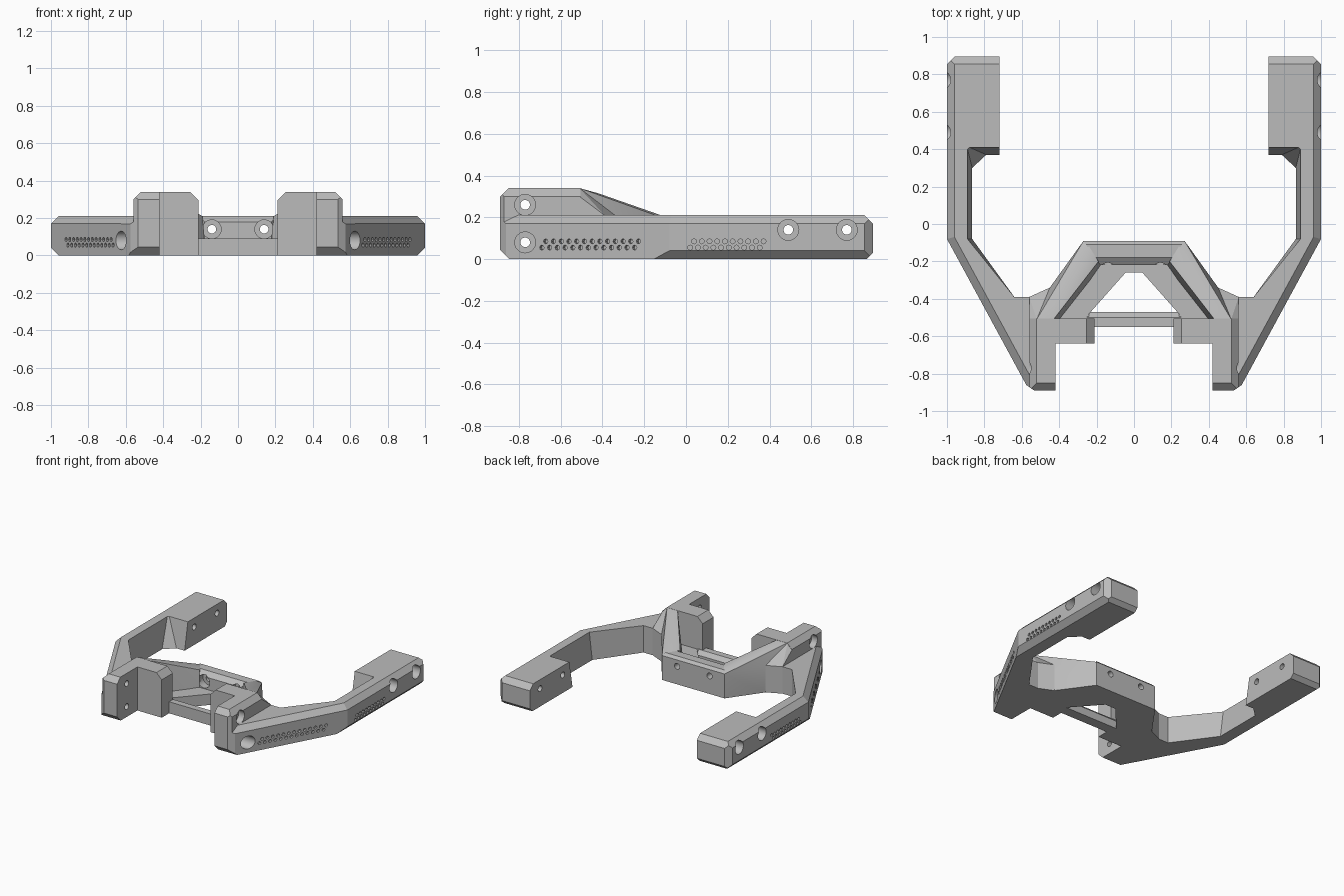
import bpy, bmesh, math
from mathutils import Vector

cube = bpy.data.objects.get("Cube")
if cube:
    bpy.data.objects.remove(cube, do_unlink=True)

grey = bpy.data.materials.new("plain grey")
grey.use_nodes = True
grey.diffuse_color = (0.5, 0.5, 0.5, 1)
grey.node_tree.nodes["Principled BSDF"].inputs["Base Color"].default_value = (0.5, 0.5, 0.5, 1)


def finish(name, bm, mirror=True, cutters=()):
    """Turn a bmesh into an object, mirrored across x and drilled."""
    bmesh.ops.recalc_face_normals(bm, faces=bm.faces[:])
    mesh = bpy.data.meshes.new(name)
    bm.to_mesh(mesh)
    bm.free()
    mesh.materials.append(grey)
    obj = bpy.data.objects.new(name, mesh)
    bpy.context.collection.objects.link(obj)
    if mirror:
        obj.modifiers.new("mirror", 'MIRROR').use_mirror_merge = False
    for c in cutters:
        mod = obj.modifiers.new("drill", 'BOOLEAN')
        mod.operation, mod.solver, mod.object = 'DIFFERENCE', 'EXACT', c
    return obj


def prism(bottom, height, top=None):
    bm = bmesh.new()
    top = top or bottom
    lo = [bm.verts.new((x, y, 0)) for x, y in bottom]
    hi = [bm.verts.new((x, y, height)) for x, y in top]
    bm.faces.new(lo[::-1])
    bm.faces.new(hi)
    for i in range(len(lo)):
        j = (i + 1) % len(lo)
        bm.faces.new((lo[i], lo[j], hi[j], hi[i]))
    bmesh.ops.recalc_face_normals(bm, faces=bm.faces[:])
    return bm


def rect(x0, x1, y0, y1):
    return [(x0, y0), (x1, y0), (x1, y1), (x0, y1)]


def chamfer(bm, *planes):
    """Slice off everything beyond each (point, normal) plane."""
    for co, no in planes:
        bmesh.ops.bisect_plane(bm, geom=bm.verts[:] + bm.edges[:] + bm.faces[:],
                               plane_co=co, plane_no=Vector(no).normalized(), clear_outer=True)
        bmesh.ops.holes_fill(bm, edges=[e for e in bm.edges if e.is_boundary], sides=0)
    return bm


def hull(points):
    bm = bmesh.new()
    for p in points:
        bm.verts.new(p)
    bmesh.ops.convex_hull(bm, input=bm.verts[:])
    bmesh.ops.delete(bm, geom=[v for v in bm.verts if not v.link_faces], context='VERTS')
    bmesh.ops.dissolve_limit(bm, angle_limit=0.03, verts=bm.verts[:], edges=bm.edges[:])
    return bm


def bore(bm, start, end, radius, sides=24):
    start, end = Vector(start), Vector(end)
    axis = end - start
    made = bmesh.ops.create_cone(bm, cap_ends=True, segments=sides, radius1=radius,
                                 radius2=radius, depth=axis.length)["verts"]
    bmesh.ops.rotate(bm, verts=made, matrix=axis.to_track_quat('Z', 'Y').to_matrix())
    bmesh.ops.translate(bm, verts=made, vec=(start + end) / 2)


# Drills: wide recesses with dimples, and narrow through holes
wide, narrow = bmesh.new(), bmesh.new()
for y in (0.49, 0.77):
    bore(wide, (1.1, y, 0.14), (0.92, y, 0.14), 0.05)
    bore(narrow, (1.1, y, 0.14), (0.6, y, 0.14), 0.023)
for z in (0.08, 0.26):
    bore(wide, (0.75, -0.77, z), (0.51, -0.77, z), 0.05)
    bore(narrow, (0.75, -0.77, z), (0.3, -0.77, z), 0.023)
bore(wide, (0.14, -0.4, 0.14), (0.14, -0.16, 0.14), 0.05)
bore(narrow, (0.14, -0.4, 0.14), (0.14, 0, 0.14), 0.023)

# Two staggered rows of dimples on the slanted and straight outer faces
slant = Vector((0.79, -0.43, 0)).normalized()
for row, z in enumerate((0.055, 0.085)):
    for i in range(13):
        y = -0.69 + 0.037 * (i + row / 2)
        p = Vector((1 + (y + 0.08) * 0.43 / 0.79, y, z))
        bore(wide, p + slant * 0.02, p - slant * 0.02, 0.012, 8)
    for i in range(10):
        y = 0.02 + 0.037 * (i + row / 2)
        bore(wide, (1.02, y, z), (0.98, y, z), 0.012, 8)
drills = [finish("recess_drill", wide), finish("hole_drill", narrow)]
for d in drills:
    d.hide_render = True

parts = []
front_cuts = [((0, -0.89, 0.045), (0, -1, -1)), ((0.57, -0.865, 0), (0.7, -1, 0))]

# Side arms with end blocks
front = [(0.72, 0.895), (1, 0.895), (1, -0.08), (0.56, -0.89), (0.42, -0.89),
         (0.42, -0.51), (0.45, -0.34), (0.56, -0.39), (0.64, -0.39)]
low = front + [(0.865, -0.08), (0.865, 0.30), (0.79, 0.37), (0.72, 0.37)]
high = front + [(0.89, -0.08), (0.89, 0.40), (0.88, 0.41), (0.72, 0.41)]
arm = chamfer(prism(low, 0.21, high),
              ((1, 0, 0.17), (1, 0, 1)),
              ((1, 0, 0.04), (1, 0, -1)),
              ((1, -0.08, 0.17), (slant.x, slant.y, 1)),
              ((0, 0.895, 0.17), (0, 1, 1)),
              ((0, 0.895, 0.03), (0, 1, -1)),
              ((1, 0.855, 0), (1, 1, 0)),
              *front_cuts)
parts.append(finish("side_arms", arm, cutters=drills))

# Tall front tabs
tab = chamfer(prism(rect(0.42, 0.56, -0.89, -0.505), 0.34),
              ((0.56, 0, 0.3), (1, 0, 1)),
              ((0, -0.89, 0.3), (0, -1, 1)),
              *front_cuts)
parts.append(finish("front_tabs", tab, cutters=drills))

# Inner blocks beside the tabs
block = chamfer(prism(rect(0.21, 0.43, -0.64, -0.505), 0.34),
                ((0.21, 0, 0.295), (-1, 0, 1)))
parts.append(finish("inner_blocks", block))

# Rising side walls of the bridge
wall = [(x, y, z) for x, y, t in ((0.27, -0.09, 0.19), (0.45, -0.34, 0.21), (0.53, -0.51, 0.3))
        for z in (0, t)]
wall += [(0.24, -0.12, 0.21), (0.52, -0.51, 0.34), (0.43, -0.51, 0.34),
         (0.19, -0.2, 0.21), (0.43, -0.42, 0.315), (0.17, -0.23, 0), (0.39, -0.51, 0)]
parts.append(finish("bridge_side_walls", hull(wall)))

# Shoulders joining walls, tabs and arms
shoulder = [(x, y, z) for x, y, t in ((0.45, -0.34, 0.21), (0.56, -0.39, 0.21), (0.56, -0.51, 0.3))
            for z in (0, t)]
shoulder += [(0.52, -0.51, 0.34), (0.47, -0.51, 0.3), (0.47, -0.51, 0)]
parts.append(finish("shoulders", hull(shoulder)))

# Back wall of the bridge
back = chamfer(prism([(-0.27, -0.09), (-0.18, -0.22), (0.18, -0.22), (0.27, -0.09)], 0.21),
               ((0, -0.22, 0.18), (0, -1, 1.4)),
               ((0, -0.09, 0.19), (0, 1, 1)))
parts.append(finish("bridge_back_wall", back, mirror=False, cutters=drills))

# Low floor around the central opening
floor = [(0, -0.1), (0.26, -0.1), (0.45, -0.34), (0.45, -0.55), (0.24, -0.55),
         (0.24, -0.48), (0.045, -0.26), (0, -0.26)]
parts.append(finish("bridge_floor", prism(floor, 0.085)))

# Front cross bar
bar = chamfer(prism(rect(-0.25, 0.25, -0.55, -0.47), 0.09), ((0, -0.47, 0.06), (0, 1, 1)))
parts.append(finish("cross_bar", bar, mirror=False))

# Bake the modifiers, drop the drills and shade the bores smooth
bpy.context.view_layer.update()
graph = bpy.context.evaluated_depsgraph_get()
baked = [bpy.data.meshes.new_from_object(p.evaluated_get(graph)) for p in parts]
for p, mesh in zip(parts, baked):
    p.modifiers.clear()
    p.data = mesh
for d in drills:
    bpy.data.objects.remove(d, do_unlink=True)
bpy.ops.object.select_all(action='DESELECT')
for p in parts:
    p.select_set(True)
bpy.context.view_layer.objects.active = parts[0]
bpy.ops.object.shade_smooth_by_angle(angle=math.radians(20))
